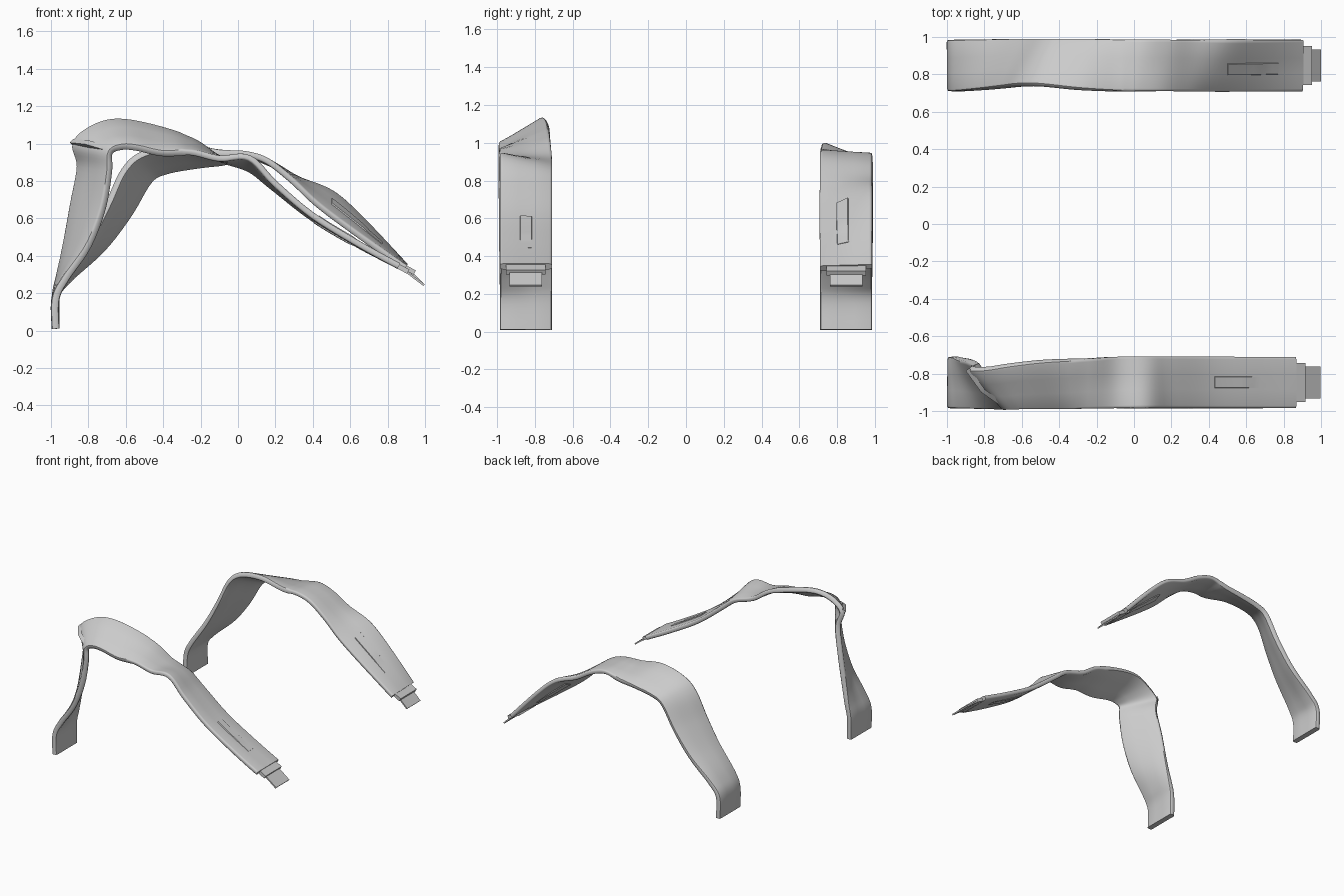
import bpy, bmesh
from mathutils import Vector

if "Cube" in bpy.data.objects:
    bpy.data.objects.remove(bpy.data.objects["Cube"])

fabric = bpy.data.materials.new("light_grey")
fabric.use_nodes = True
GREY = (0.6, 0.6, 0.6, 1)
fabric.diffuse_color = GREY
fabric.node_tree.nodes["Principled BSDF"].inputs["Base Color"].default_value = GREY

# Strap stations: front edge x, z, back edge x, z, inset of the inner edge
FRONT = [
    (-.975, .01, -.975, .01, 0), (-.975, .17, -.975, .18, 0),
    (-.92, .28, -.955, .29, 0), (-.8, .45, -.925, .45, .01),
    (-.72, .65, -.885, .68, .02), (-.685, .85, -.85, .88, .04),
    (-.68, .95, -.875, 1, .06), (-.62, .98, -.79, 1.08, .06),
    (-.54, .975, -.66, 1.12, .04), (-.4, .945, -.48, 1.095, .02),
    (-.25, .95, -.25, 1.02, .01), (-.1, .92, -.1, .92, 0),
    (.06, .925, .06, .86, 0), (.2, .785, .18, .77, 0),
    (.4, .615, .4, .6, 0), (.65, .46, .65, .455, 0), (.86, .345, .86, .345, 0),
]
BACK = [
    (-.975, .01, -.975, .01, 0), (-.975, .17, -.975, .18, 0),
    (-.93, .28, -.9, .28, 0), (-.8, .48, -.72, .44, .01),
    (-.7, .67, -.58, .62, .02), (-.61, .86, -.47, .8, .03),
    (-.5, .95, -.38, .85, .03), (-.3, .985, -.22, .88, .01),
    (-.1, .95, -.08, .9, 0), (.03, .945, .05, .93, 0),
    (.15, .91, .18, .89, 0), (.28, .81, .32, .81, 0),
    (.42, .675, .5, .74, 0), (.62, .525, .66, .6, 0), (.895, .335, .895, .345, 0),
]


def finish(obj, angle=0.7):
    obj.data.materials.append(fabric)
    bpy.ops.object.select_all(action="DESELECT")
    obj.select_set(True)
    bpy.context.view_layer.objects.active = obj
    bpy.ops.object.shade_smooth_by_angle(angle=angle)


def make_object(name, bm):
    bmesh.ops.recalc_face_normals(bm, faces=bm.faces)
    mesh = bpy.data.meshes.new(name)
    bm.to_mesh(mesh)
    bm.free()
    obj = bpy.data.objects.new(name, mesh)
    bpy.context.collection.objects.link(obj)
    finish(obj)
    return obj


def smooth_path(points, steps=6):
    """Spline that passes through every point."""
    padded = [points[0]] + points + [points[-1]]
    path = []
    for a, b, c, d in zip(padded, padded[1:], padded[2:], padded[3:]):
        for i in range(steps):
            t = i / steps
            path.append(b + (c - a) * t / 2 + (a * 2 - b * 5 + c * 4 - d) * t**2 / 2
                        + (b * 3 - a - c * 3 + d) * t**3 / 2)
    return path + [points[-1]]


def section(thickness):
    """Flat band section with rounded edges: position across, height."""
    half = [(0, .25), (.015, .42), (.05, .5), (.35, .5), (.65, .5),
            (.95, .5), (.985, .42), (1, .25)]
    top = [(u, v * thickness) for u, v in half]
    return top + [(u, -v) for u, v in reversed(top)]


def edge_normals(path, across):
    result = []
    for i, width in enumerate(across):
        tangent = path[min(i + 1, len(path) - 1)] - path[max(i - 1, 0)]
        result.append(tangent.cross(width).normalized())
    return result


def build_strap(name, near, far, thickness=.042):
    across = [f - n for n, f in zip(near, far)]
    normals_near, normals_far = edge_normals(near, across), edge_normals(far, across)
    bm = bmesh.new()
    rings = []
    for i, (n, f) in enumerate(zip(near, far)):
        taper = thickness * (1 if i < len(near) * .6 else .8)
        rings.append([bm.verts.new(n.lerp(f, u) + normals_near[i].lerp(normals_far[i], u) * v)
                      for u, v in section(taper)])
    for a, b in zip(rings, rings[1:]):
        for j in range(len(a)):
            k = (j + 1) % len(a)
            bm.faces.new((a[j], a[k], b[k], b[j]))
    bm.faces.new(rings[0])
    bm.faces.new(rings[-1])
    return make_object(name, bm)


def build_plate(name, start, end, width, thickness, lift=Vector()):
    """Flat bar between two points, with its width along y."""
    along = end - start
    side = Vector((0, width / 2, 0))
    up = along.cross(side).normalized() * thickness / 2
    bm = bmesh.new()
    corners = [bm.verts.new(p + side * s + up * h + lift)
               for p in (start, end) for s in (-1, 1) for h in (-1, 1)]
    bmesh.ops.convex_hull(bm, input=corners)
    bmesh.ops.dissolve_limit(bm, angle_limit=.01, verts=bm.verts, edges=bm.edges)
    return make_object(name, bm)


def surface_point(near, far, x, u):
    """Point on the strap's middle surface on its descending side."""
    centres = [n.lerp(f, u) for n, f in zip(near, far)]
    for a, b in zip(centres, centres[1:]):
        if a.x <= x <= b.x and x > 0:
            return a.lerp(b, (x - a.x) / (b.x - a.x))
    return centres[-1]


def build_set(side, stations, y_near, y_far, inset_near, inset_far, slot):
    near = smooth_path([Vector((s[0], y_near + s[4] * inset_near, s[1])) for s in stations])
    far = smooth_path([Vector((s[2], y_far - s[4] * inset_far, s[3])) for s in stations])
    build_strap(side + "_strap", near, far)

    # Inlaid panel that follows the curve of the strap
    first, last, u = slot
    lower, upper = [], []
    for i in range(9):
        x = first + (last - first) * i / 8
        lower.append(surface_point(near, far, x, u - .115))
        upper.append(surface_point(near, far, x, u + .115))
    build_strap(side + "_panel", lower, upper, thickness=.047)

    # Stepped end: thick clip, then a thin tab
    tip = near[-1].lerp(far[-1], .5)
    clip_end = tip + Vector((.05, 0, -.03))
    tab_end = Vector((.995, tip.y, .243))
    build_plate(side + "_clip", tip - Vector((.05, 0, -.025)), clip_end, .208, .026)
    build_plate(side + "_tab", tip, tab_end, .172, .011)


build_set("front", FRONT, -.985, -.71, 0, 1, (.42, .7, .5))
build_set("back", BACK, .71, .985, 1, 0, (.49, .76, .45))

# Pinched crease where the front strap folds over
inner, outer = Vector((-.69, -.96, .965)), Vector((-.88, -.77, 1.005))
bm = bmesh.new()
rows = []
for i in range(7):
    t = i / 6
    p = inner.lerp(outer, t)
    lip = Vector((-.012, -.02, .012)) * (1 - abs(2 * t - 1))
    rows.append([bm.verts.new(p + lip + offset) for offset in
                 (Vector((0, 0, .02)), Vector((-.02, -.015, 0)), Vector((0, 0, -.02)))])
for a, b in zip(rows, rows[1:]):
    for j in range(3):
        k = (j + 1) % 3
        bm.faces.new((a[j], a[k], b[k], b[j]))
bm.faces.new(rows[0])
bm.faces.new(rows[-1])
make_object("front_crease", bm)
